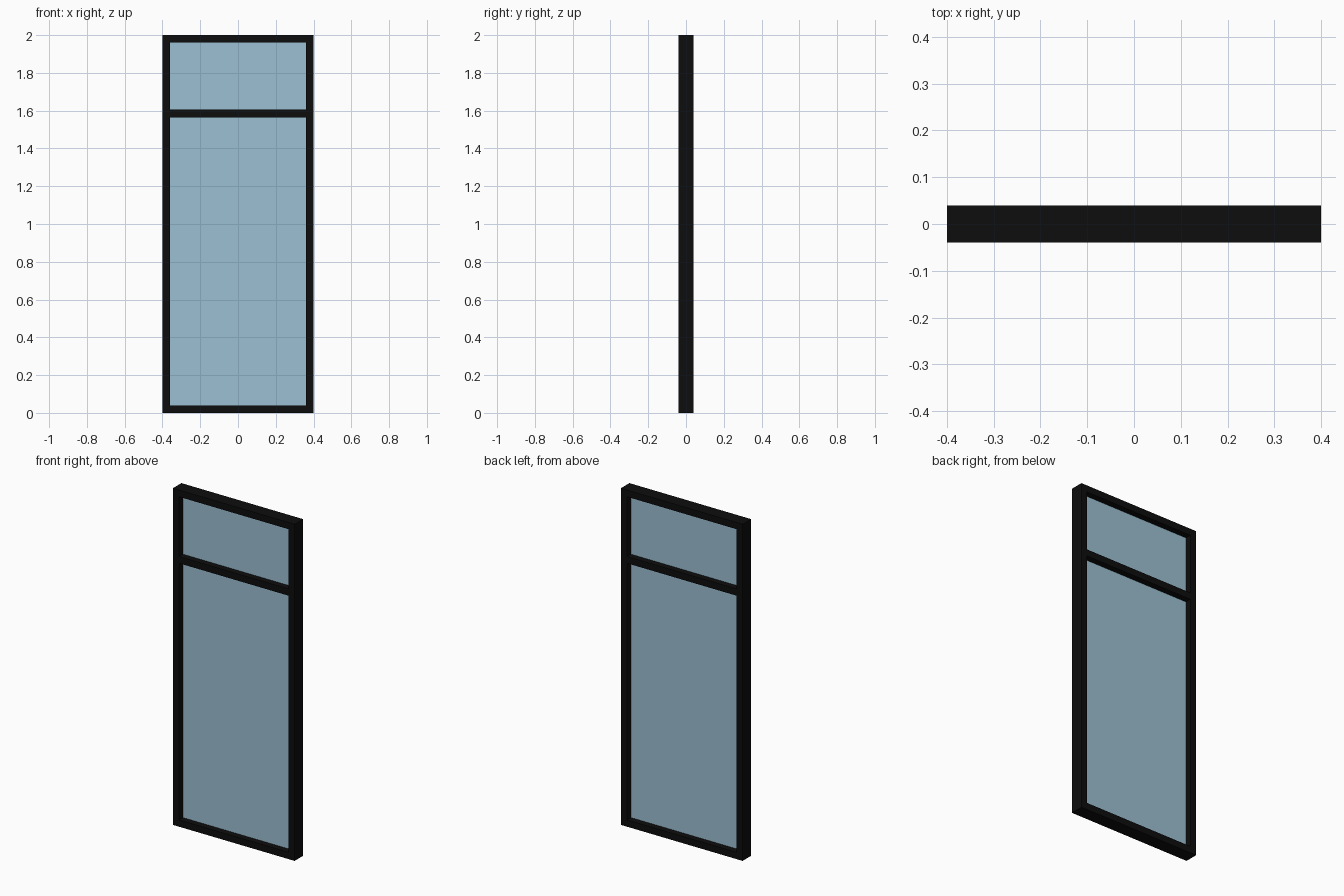
import bpy

cube = bpy.data.objects.get("Cube")
if cube:
    bpy.data.objects.remove(cube, do_unlink=True)

HEIGHT, HALF_W, DEPTH, BAR = 2.0, 0.4, 0.08, 0.04
TRANSOM_Z = 1.585
GLASS = 0.006


def material(name, rgb):
    m = bpy.data.materials.new(name)
    m.use_nodes = True
    m.diffuse_color = (*rgb, 1)
    m.node_tree.nodes["Principled BSDF"].inputs["Base Color"].default_value = (*rgb, 1)
    return m


black = material("black_frame", (0.004, 0.004, 0.004))
blue = material("pale_blue_glass", (0.33, 0.53, 0.65))


def box(name, x, z, width, height, depth, mat):
    bpy.ops.mesh.primitive_cube_add(size=1, location=(x, 0, z))
    obj = bpy.context.object
    obj.name = name
    obj.scale = (width, depth, height)
    bpy.ops.object.transform_apply(location=False, rotation=False, scale=True)
    obj.data.materials.append(mat)
    return obj


# Upright stiles
for side, sign in (("left", 1), ("right", -1)):
    box(side + "_stile", sign * (HALF_W - BAR / 2), HEIGHT / 2, BAR, HEIGHT, DEPTH, black)

# Horizontal rails between the stiles
inner = 2 * (HALF_W - BAR)
for name, z in (("bottom_rail", BAR / 2), ("transom_bar", TRANSOM_Z), ("top_rail", HEIGHT - BAR / 2)):
    box(name, 0, z, inner, BAR, DEPTH, black)

# Glass panes set midway through the frame depth
for name, low, high in (("lower_pane", BAR, TRANSOM_Z - BAR / 2),
                        ("upper_pane", TRANSOM_Z + BAR / 2, HEIGHT - BAR)):
    box(name, 0, (low + high) / 2, inner, high - low, GLASS, blue)
